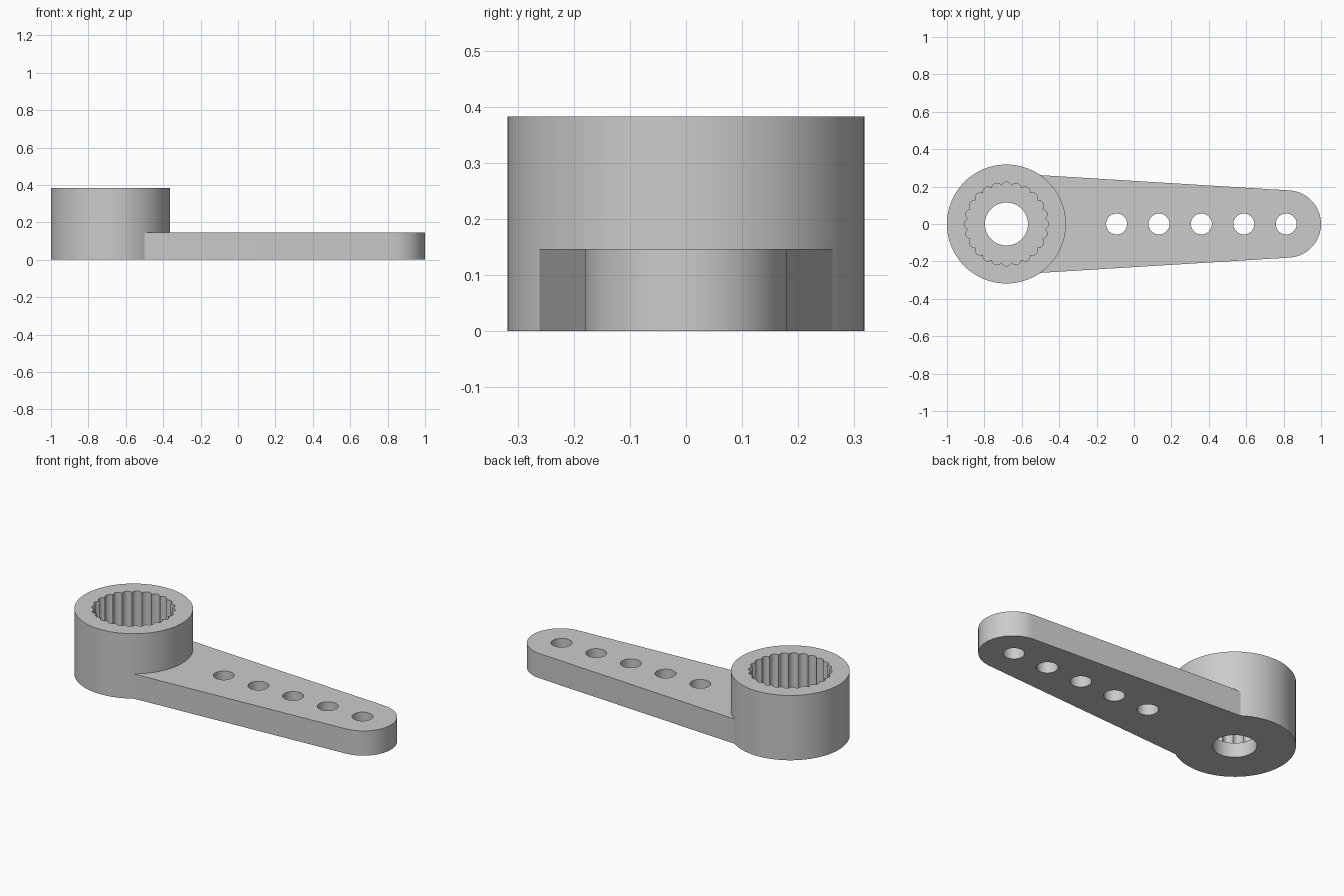
import bpy, bmesh, math
from math import cos, sin, pi, radians

if "Cube" in bpy.data.objects:
    bpy.data.objects.remove(bpy.data.objects["Cube"], do_unlink=True)

HUB_X, HUB_R, HUB_H = -0.682, 0.318, 0.383
ARM_H, TIP_X, TIP_R = 0.146, 0.82, 0.18
SOCKET_FLOOR, TEETH = 0.085, 24

grey = bpy.data.materials.new("grey plastic")
grey.use_nodes = True
grey.diffuse_color = (0.6, 0.6, 0.6, 1)
grey.node_tree.nodes["Principled BSDF"].inputs["Base Color"].default_value = (0.6, 0.6, 0.6, 1)


def prism(name, outline, z0, z1):
    """Extrude a closed 2D outline from z0 to z1."""
    bm = bmesh.new()
    base = bm.faces.new([bm.verts.new((x, y, z0)) for x, y in outline])
    top = bmesh.ops.extrude_face_region(bm, geom=[base])["geom"]
    verts = [v for v in top if isinstance(v, bmesh.types.BMVert)]
    bmesh.ops.translate(bm, verts=verts, vec=(0, 0, z1 - z0))
    bmesh.ops.recalc_face_normals(bm, faces=bm.faces)
    mesh = bpy.data.meshes.new(name)
    bm.to_mesh(mesh)
    bm.free()
    mesh.materials.append(grey)
    obj = bpy.data.objects.new(name, mesh)
    bpy.context.collection.objects.link(obj)
    return obj


def circle(cx, r, n):
    return [(cx + r * cos(2 * pi * i / n), r * sin(2 * pi * i / n)) for i in range(n)]


def combine(target, tool, operation):
    """Apply a boolean and remove the helper object."""
    mod = target.modifiers.new("bool", 'BOOLEAN')
    mod.operation, mod.solver, mod.object = operation, 'EXACT', tool
    bpy.context.view_layer.objects.active = target
    bpy.ops.object.modifier_apply(modifier=mod.name)
    bpy.data.objects.remove(tool, do_unlink=True)


# Hub cylinder
horn = prism("servo_arm", circle(HUB_X, HUB_R, 96), 0, HUB_H)

# Tapered arm with a round tip, its sides tangent to the tip
tilt = radians(86.5)
tip = [(TIP_X + TIP_R * cos(a), TIP_R * sin(a))
       for a in (tilt * (i / 20 - 1) for i in range(41))]
root_x = -0.55
root_y = tip[-1][1] + (tip[-1][0] - root_x) / math.tan(tilt)
arm = prism("arm", [(root_x, -root_y)] + tip + [(root_x, root_y)], 0, ARM_H)
combine(horn, arm, 'UNION')

# Toothed socket, open at the top: rounded lobes between narrow ridges
STEPS = 8
lobes = []
for i in range(TEETH * STEPS):
    a = 2 * pi * i / (TEETH * STEPS)
    r = 0.207 + 0.018 * abs(cos(a * TEETH / 2)) ** 0.8
    lobes.append((HUB_X + r * cos(a), r * sin(a)))
combine(horn, prism("socket_cutter", lobes, SOCKET_FLOOR, HUB_H + 0.1), 'DIFFERENCE')

# Screw hole through the hub floor
combine(horn, prism("screw_cutter", circle(HUB_X, 0.115, 64), -0.1, SOCKET_FLOOR + 0.05), 'DIFFERENCE')

# Row of linkage holes along the arm
for i in range(5):
    hole = prism("hole_cutter", circle(-0.093 + 0.2267 * i, 0.056, 40), -0.1, ARM_H + 0.1)
    combine(horn, hole, 'DIFFERENCE')

bpy.ops.object.select_all(action='DESELECT')
horn.select_set(True)
bpy.context.view_layer.objects.active = horn
bpy.ops.object.shade_smooth_by_angle(angle=radians(30))
